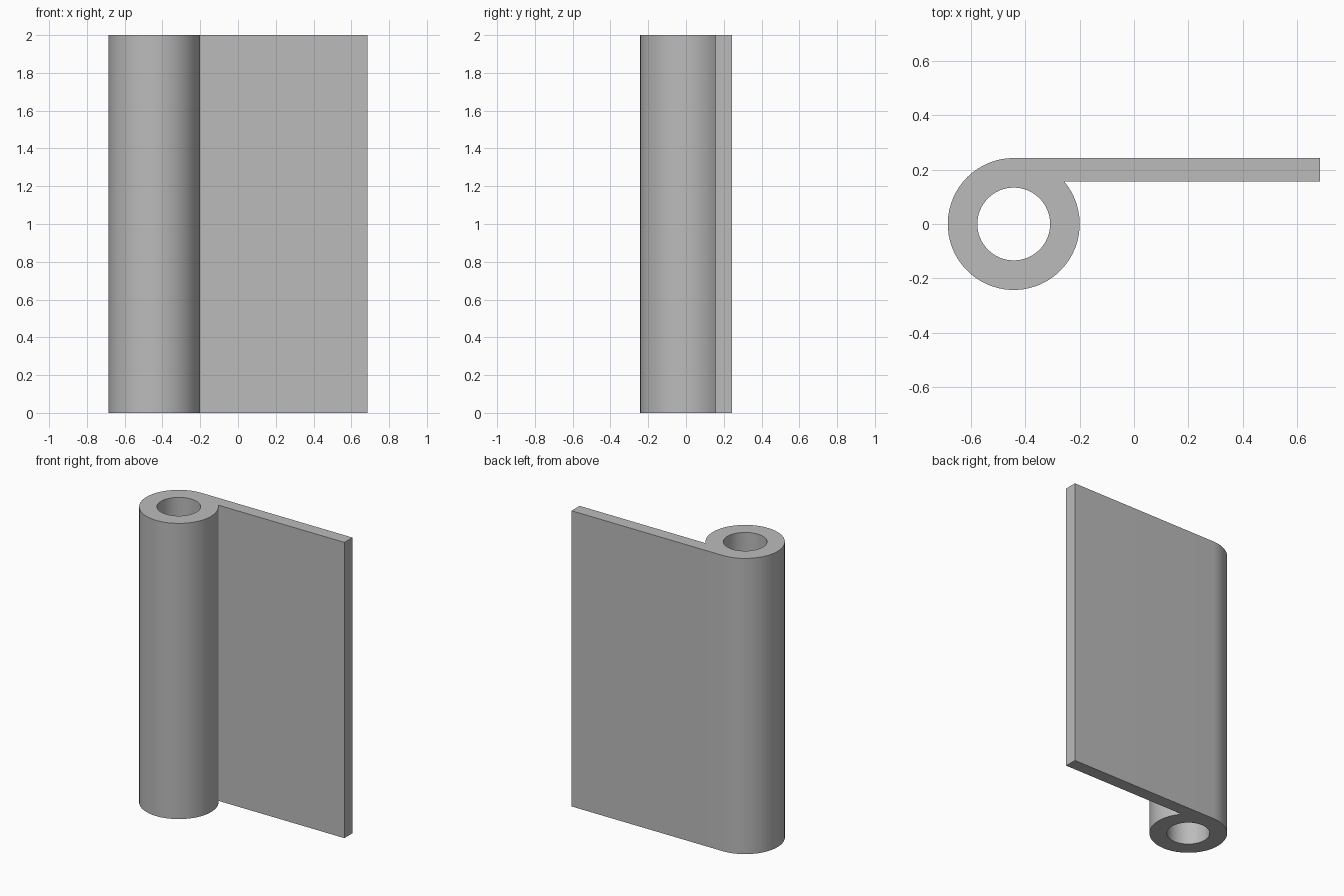
import bpy
import bmesh
from math import asin, cos, sin, pi, radians
from mathutils import Vector

cube = bpy.data.objects.get("Cube")
if cube:
    bpy.data.objects.remove(cube, do_unlink=True)

HEIGHT = 2.0
HALF_WIDTH = 0.686
OUTER = 0.243
BORE = 0.134
LEAF_INNER = 0.157
CENTRE = OUTER - HALF_WIDTH

# Plain grey metal
grey = bpy.data.materials.new("grey metal")
colour = (0.5, 0.5, 0.5, 1)
grey.diffuse_color = colour
grey.use_nodes = True
grey.node_tree.nodes["Principled BSDF"].inputs["Base Color"].default_value = colour


def arc(radius, start, end, steps):
    """Points along an arc around the barrel axis."""
    angles = [start + (end - start) * i / steps for i in range(steps + 1)]
    return [(CENTRE + radius * cos(a), radius * sin(a)) for a in angles]


def add_loop(bm, points):
    """Closed ring of edges on the ground plane."""
    verts = [bm.verts.new((x, y, 0)) for x, y in points]
    return [bm.edges.new((a, b)) for a, b in zip(verts, verts[1:] + verts[:1])]


# Cross-section: rolled barrel flowing tangentially into the flat leaf
joint = asin(LEAF_INNER / OUTER)
outline = arc(OUTER, pi / 2, 2 * pi + joint, 56)
outline += [(HALF_WIDTH, LEAF_INNER), (HALF_WIDTH, OUTER)]
bore = arc(BORE, 0, 2 * pi, 64)[:-1]

bm = bmesh.new()
edges = add_loop(bm, outline) + add_loop(bm, bore)
bmesh.ops.triangle_fill(bm, edges=edges, use_beauty=True, normal=Vector((0, 0, 1)))

# Raise the section to full height
raised = bmesh.ops.extrude_face_region(bm, geom=bm.faces[:], use_keep_orig=True)
top = [v for v in raised["geom"] if isinstance(v, bmesh.types.BMVert)]
bmesh.ops.translate(bm, verts=top, vec=(0, 0, HEIGHT))
bmesh.ops.recalc_face_normals(bm, faces=bm.faces[:])

mesh = bpy.data.meshes.new("hinge_leaf")
bm.to_mesh(mesh)
bm.free()
mesh.materials.append(grey)
hinge = bpy.data.objects.new("hinge_leaf", mesh)
bpy.context.collection.objects.link(hinge)

# Smooth barrel, crisp rims and leaf edges
bpy.ops.object.select_all(action="DESELECT")
hinge.select_set(True)
bpy.context.view_layer.objects.active = hinge
bpy.ops.object.shade_smooth_by_angle(angle=radians(30))
